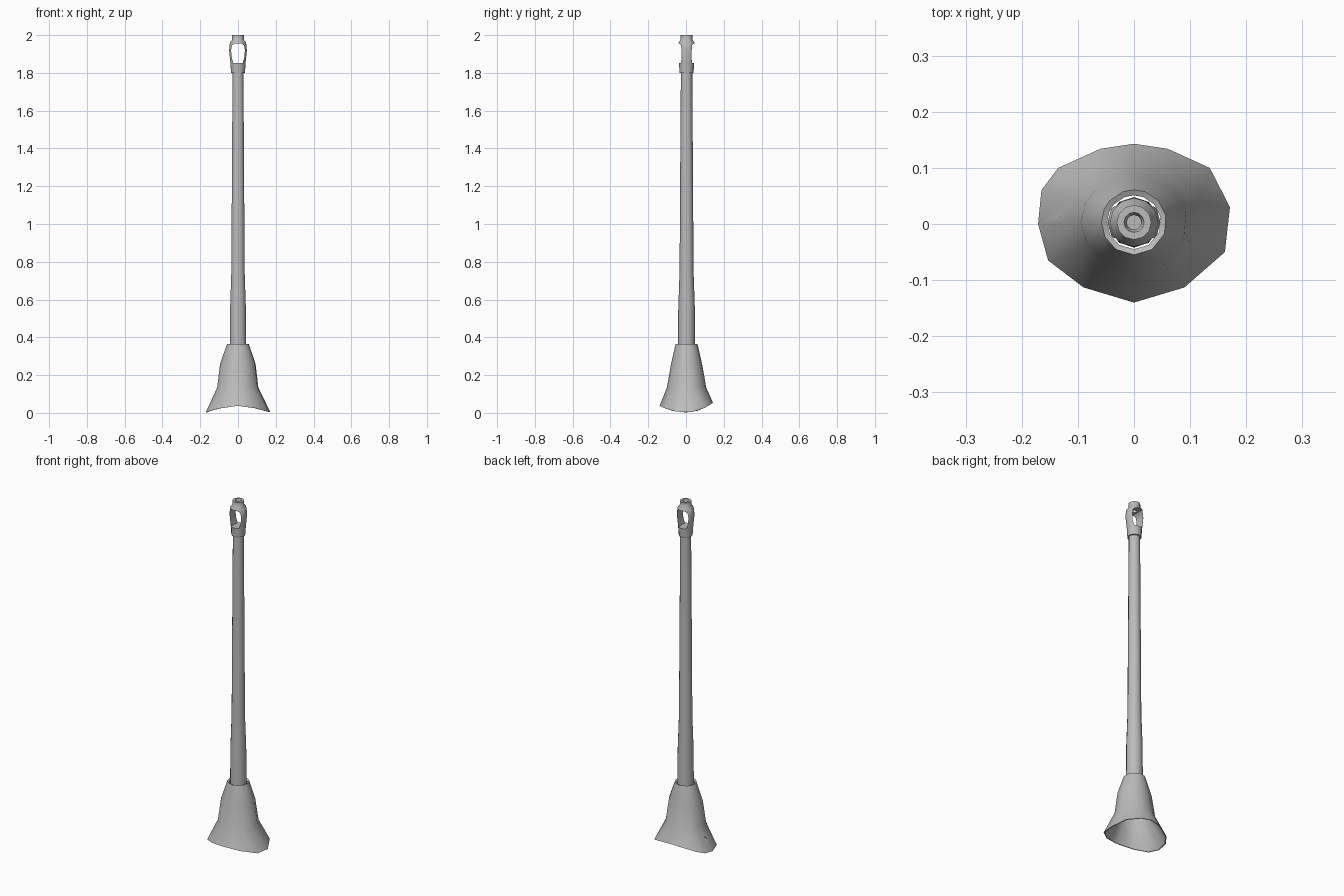
import bpy, bmesh, math
from mathutils import Vector

cube = bpy.data.objects.get("Cube")
if cube:
    bpy.data.objects.remove(cube)

grey = bpy.data.materials.new("plain grey")
grey.use_nodes = True
grey.diffuse_color = (0.5, 0.5, 0.5, 1)
grey.node_tree.nodes["Principled BSDF"].inputs["Base Color"].default_value = (0.5, 0.5, 0.5, 1)

AXIS_Y = 0.003  # the column stands slightly behind the centre


def loft(name, rings, cap_start=True, cap_end=True, loop=False):
    """Skin a list of equal-sized point rings into one object."""
    bm = bmesh.new()
    rows = [[bm.verts.new(p) for p in ring] for ring in rings]
    n = len(rows[0])
    pairs = list(zip(rows, rows[1:]))
    if loop:
        pairs.append((rows[-1], rows[0]))
    for a, b in pairs:
        for i in range(n):
            j = (i + 1) % n
            bm.faces.new((a[i], a[j], b[j], b[i]))
    if cap_start and not loop:
        bm.faces.new(rows[0])
    if cap_end and not loop:
        bm.faces.new(rows[-1])
    bmesh.ops.recalc_face_normals(bm, faces=bm.faces)
    mesh = bpy.data.meshes.new(name)
    bm.to_mesh(mesh)
    bm.free()
    mesh.materials.append(grey)
    obj = bpy.data.objects.new(name, mesh)
    bpy.context.collection.objects.link(obj)
    return obj


def circle(r, z, n):
    return [(r * math.sin(math.tau * i / n), AXIS_Y + r * math.cos(math.tau * i / n), z)
            for i in range(n)]


def revolve(name, profile, n):
    return loft(name, [circle(r, z, n) for r, z in profile])


def activate(obj):
    bpy.ops.object.select_all(action='DESELECT')
    obj.select_set(True)
    bpy.context.view_layer.objects.active = obj


def cut(obj, cutter):
    mod = obj.modifiers.new("cut", 'BOOLEAN')
    mod.operation = 'DIFFERENCE'
    mod.solver = 'EXACT'
    mod.object = cutter
    activate(obj)
    bpy.ops.object.modifier_apply(modifier=mod.name)
    bpy.data.objects.remove(cutter)


# Flared foot: hollow shell from a saddle-shaped rim up to a round neck
rim_outline = [(0, .143), (.06, .134), (.135, .10), (.171, .03), (.162, -.05), (.09, -.113),
               (0, -.14), (-.09, -.113), (-.153, -.065), (-.171, 0), (-.165, .06),
               (-.135, .10), (-.06, .134)]


def rim(shrink):
    return [(x * shrink, y * shrink, 0.002 + (2.5 if y > 0 else 1.8) * y * y)
            for x, y in rim_outline]


def foot_ring(rx, ry, z):
    pts = []
    for x, y in rim_outline:
        d = Vector((x / 0.171, y / 0.141)).normalized()
        pts.append((rx * d.x, AXIS_Y + ry * d.y, z))
    return pts


levels = [(.11, .104, .135), (.095, .082, .26), (.058, .058, .365)]
wall = 0.01
outer = [rim(1.0)] + [foot_ring(*lv) for lv in levels]
inner = [foot_ring(rx - wall, ry - wall, z - wall / 2) for rx, ry, z in reversed(levels)]
foot = loft("flared_foot", outer + inner + [rim(0.97)], loop=True)

# Two small blind holes on the right flank of the foot
for y in (0.02, -0.043):
    bpy.ops.mesh.primitive_cylinder_add(vertices=8, radius=0.011, depth=0.04,
                                        location=(-0.152, y, 0.085),
                                        rotation=(0, -math.radians(48), 0))
    cut(foot, bpy.context.object)

# Long tapered tube
tube = revolve("long_tube", [(.045, .34), (.044, .55), (.037, .75), (.033, 1.4), (.03, 1.82)], 10)

# Slotted head with a short bore in its tip
head = revolve("slotted_head", [(.037, 1.80), (.040, 1.85), (.047, 1.92), (.043, 1.96),
                                (.031, 1.975), (.031, 2.0), (.018, 2.0), (.013, 1.985),
                                (.013, 1.94)], 12)
half_window = [(.025, 1.852), (.033, 1.88), (.037, 1.92), (.032, 1.945), (.02, 1.956)]
window = half_window + [(-x, z) for x, z in reversed(half_window)]
cut(head, loft("window_cutter", [[(x, y, z) for x, z in window] for y in (-.1, .1)]))

for obj in (foot, tube, head):
    activate(obj)
    bpy.ops.object.shade_smooth_by_angle(angle=math.radians(40))
